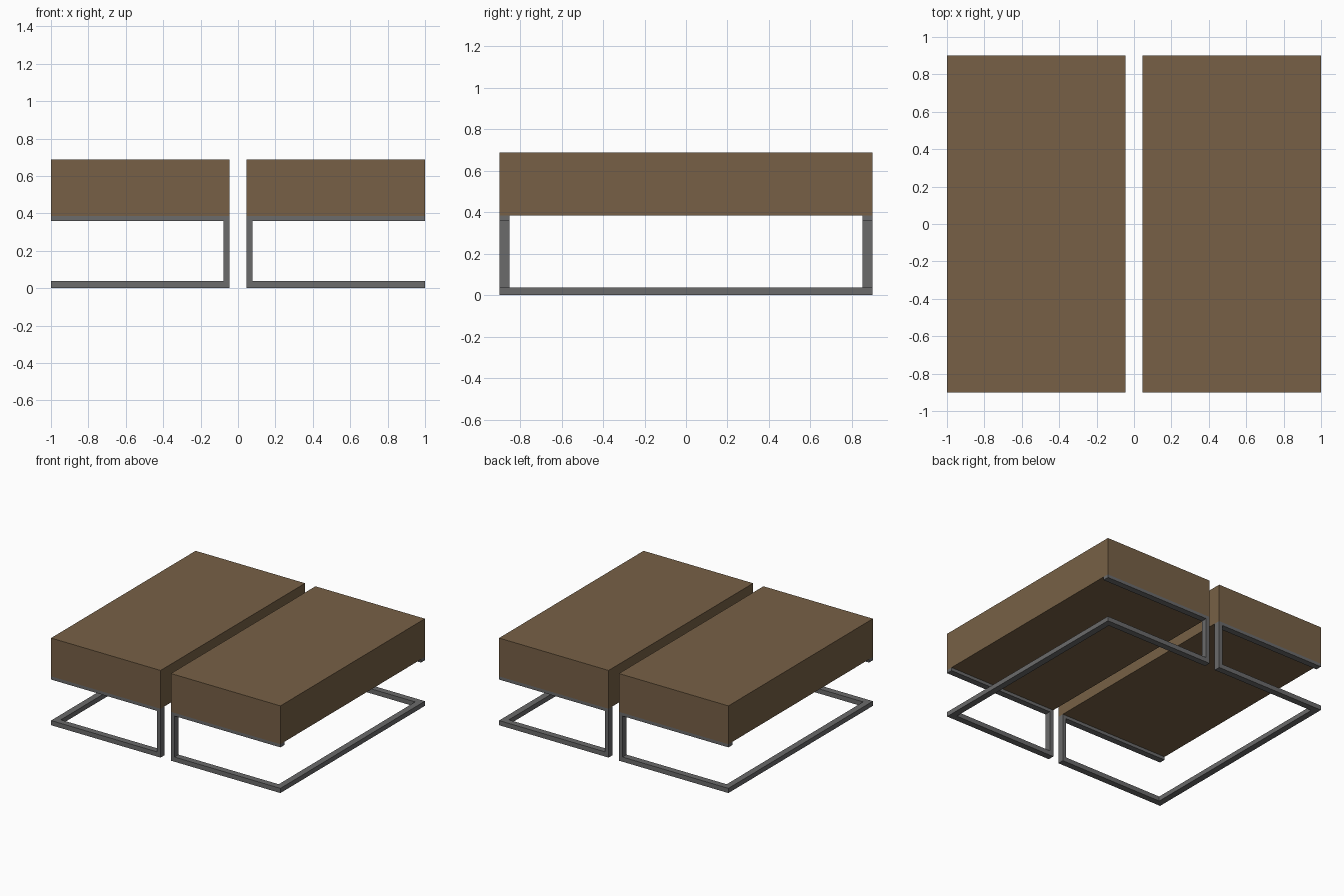
import bpy

if "Cube" in bpy.data.objects:
    bpy.data.objects.remove(bpy.data.objects["Cube"])


def material(name, rgb):
    m = bpy.data.materials.new(name)
    m.diffuse_color = (*rgb, 1.0)
    m.use_nodes = True
    m.node_tree.nodes["Principled BSDF"].inputs["Base Color"].default_value = m.diffuse_color
    return m


wood = material("brown_wood", (0.185, 0.118, 0.061))
metal = material("grey_metal", (0.145, 0.145, 0.147))


def box(name, x, y, z, mat):
    """Box from (min, max) ranges on each axis."""
    x, y = sorted(x), sorted(y)
    verts = [(a, b, c) for a in x for b in y for c in z]
    faces = [(0, 1, 3, 2), (4, 6, 7, 5), (0, 4, 5, 1),
             (2, 3, 7, 6), (0, 2, 6, 4), (1, 5, 7, 3)]
    mesh = bpy.data.meshes.new(name)
    mesh.from_pydata(verts, [], faces)
    mesh.materials.append(mat)
    ob = bpy.data.objects.new(name, mesh)
    bpy.context.collection.objects.link(ob)
    return ob


INNER, OUTER, END = 0.045, 1.0, 0.9
TUBE, POST = 0.05, 0.032
FOOT, RAIL, SEAT, TOP = 0.037, 0.36, 0.385, 0.687

for sx, side in ((-1, "left"), (1, "right")):
    # solid wooden block
    box(f"{side}_block", (sx * INNER, sx * OUTER), (-END, END), (SEAT, TOP), wood)
    # long floor rail along the outer edge
    box(f"{side}_floor_side_rail", (sx * (OUTER - TUBE), sx * OUTER),
        (-END + TUBE, END - TUBE), (0, FOOT), metal)
    for sy, end in ((-1, "front"), (1, "back")):
        y = (sy * (END - TUBE), sy * END)
        # C-shaped end frame: floor rail, inner post, support rail
        box(f"{side}_{end}_floor_rail", (sx * INNER, sx * OUTER), y, (0, FOOT), metal)
        box(f"{side}_{end}_post", (sx * INNER, sx * (INNER + POST)), y, (FOOT, RAIL), metal)
        box(f"{side}_{end}_support_rail", (sx * INNER, sx * OUTER), y, (RAIL, SEAT), metal)
